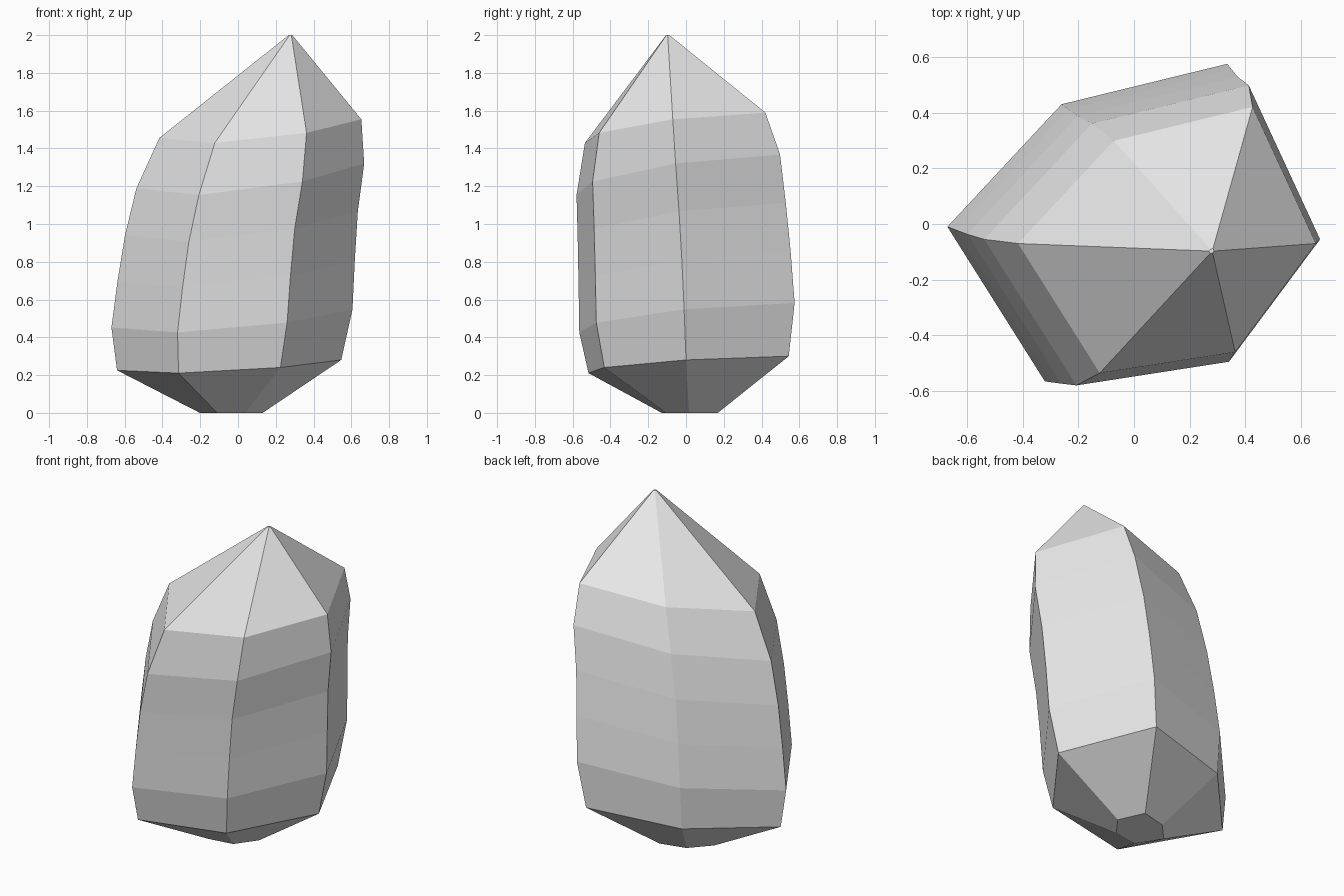
import bpy
import bmesh
from mathutils import Vector

cube = bpy.data.objects.get("Cube")
if cube:
    bpy.data.objects.remove(cube, do_unlink=True)

# Single stone colour
stone = bpy.data.materials.new("pale_grey_stone")
stone.use_nodes = True
grey = (0.8, 0.8, 0.8, 1)
stone.diffuse_color = grey
stone.node_tree.nodes["Principled BSDF"].inputs["Base Color"].default_value = grey

# Irregular six-sided cross-section, counter-clockwise from the right
section = [(-.64, 0), (-.29, -.555), (.29, -.465),
           (.636, 0), (.365, .585), (-.23, .44)]

# Each ring: centre, scale of the section, and tilt towards the back left
rings = [
    ((-.035, .016, 0), .26, 0),          # flat foot
    ((-.045, 0, .253), .93, .058),       # lower shoulder
    ((-.03, -.01, .5), 1, .094),
    ((-.008, -.022, .752), .985, .115),  # shaft
    ((.02, -.037, 1.004), .966, .128),
    ((.067, -.055, 1.255), .945, .136),
    ((.12, -.07, 1.505), .838, .115),    # upper shoulder
    ((.278, -.097, 2), .015, 0),         # tip
]


def make_ring(bm, centre, scale, tilt):
    verts = []
    for x, y in section:
        offset = Vector((x, y, tilt * (0.8 * x + y))) * scale
        verts.append(bm.verts.new(Vector(centre) + offset))
    return verts


# Loft the rings into a closed crystal
bm = bmesh.new()
loops = [make_ring(bm, *ring) for ring in rings]
for low, high in zip(loops, loops[1:]):
    for i in range(len(section)):
        j = (i + 1) % len(section)
        bm.faces.new((low[i], low[j], high[j], high[i]))
bm.faces.new(loops[0][::-1])
bm.faces.new(loops[-1])
bmesh.ops.recalc_face_normals(bm, faces=bm.faces)

mesh = bpy.data.meshes.new("crystal")
bm.to_mesh(mesh)
bm.free()
mesh.materials.append(stone)
crystal = bpy.data.objects.new("crystal", mesh)
bpy.context.collection.objects.link(crystal)
